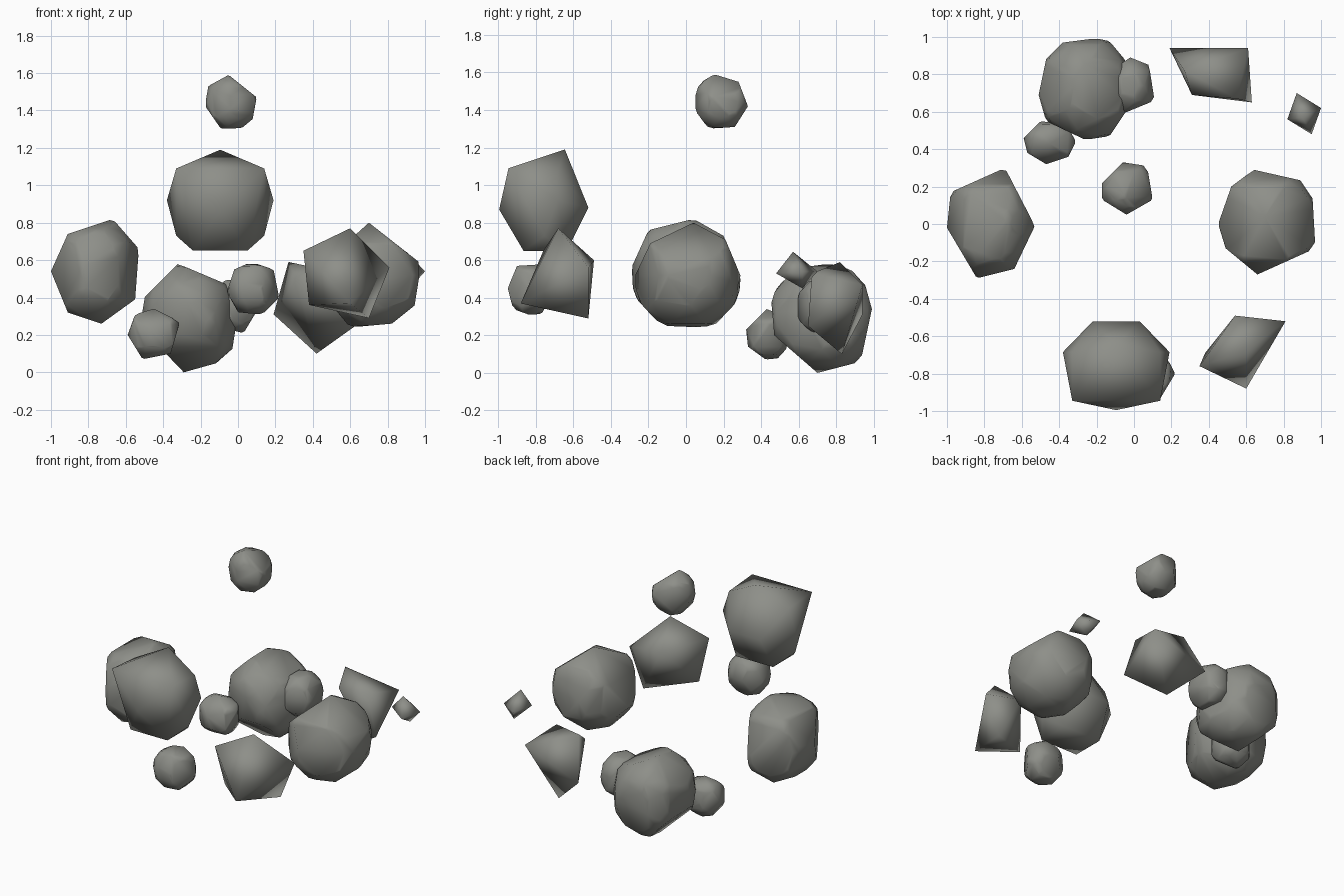
import bpy, bmesh
from mathutils import Vector

if "Cube" in bpy.data.objects:
    bpy.data.objects.remove(bpy.data.objects["Cube"])

stone = bpy.data.materials.new("warm_grey_stone")
stone.diffuse_color = (0.27, 0.275, 0.25, 1)
stone.use_nodes = True
stone.node_tree.nodes["Principled BSDF"].inputs["Base Color"].default_value = stone.diffuse_color


def hull(name, points):
    """Smooth-shaded convex boulder around the given points."""
    bm = bmesh.new()
    for p in points:
        bm.verts.new(p)
    bmesh.ops.remove_doubles(bm, verts=bm.verts[:], dist=0.012)
    bmesh.ops.convex_hull(bm, input=bm.verts[:])
    loose = [v for v in bm.verts if not v.link_faces]
    bmesh.ops.delete(bm, geom=loose, context='VERTS')
    bmesh.ops.recalc_face_normals(bm, faces=bm.faces[:])
    mesh = bpy.data.meshes.new(name)
    bm.to_mesh(mesh)
    bm.free()
    mesh.materials.append(stone)
    for f in mesh.polygons:
        f.use_smooth = True
    obj = bpy.data.objects.new(name, mesh)
    bpy.context.collection.objects.link(obj)


def chiselled(name, front, top, side=()):
    """Ball cut flat along its front (x,z), top (x,y) and side (y,z) outlines."""
    xs = [p[0] for p in top]
    ys = [p[1] for p in top]
    zs = [p[1] for p in front]
    mid = Vector([(min(a) + max(a)) / 2 for a in (xs, ys, zs)])
    half = Vector([(max(a) - min(a)) / 2 * 1.08 for a in (xs, ys, zs)])
    bm = bmesh.new()
    bmesh.ops.create_icosphere(bm, subdivisions=2, radius=1)
    for v in bm.verts:
        v.co = mid + v.co * half
    for outline, (i, j) in ((front, (0, 2)), (top, (0, 1)), (side, (1, 2))):
        for k in range(len(outline)):
            a, b = outline[k - 1], outline[k]
            co = mid.copy()
            co[i], co[j] = a
            no = Vector((0, 0, 0))
            no[i], no[j] = b[1] - a[1], a[0] - b[0]
            no.normalize()
            if no.dot(co - mid) < 0:
                no = -no
            cut = bmesh.ops.bisect_plane(
                bm, geom=bm.verts[:] + bm.edges[:] + bm.faces[:], dist=1e-5,
                plane_co=co, plane_no=no, clear_outer=True)
            edges = [e for e in cut["geom_cut"]
                     if isinstance(e, bmesh.types.BMEdge) and e.is_boundary]
            if len(edges) > 2:
                bmesh.ops.edgeloop_fill(bm, edges=edges)
    pts = [v.co.copy() for v in bm.verts]
    bm.free()
    hull(name, pts)


# Large boulders
chiselled("back_boulder",
          [(-.32, .58), (-.06, .47), (0, .3), (-.04, .07), (-.29, 0), (-.51, .23), (-.51, .39)],
          [(-.38, .97), (-.15, 1), (-.05, .88), (-.01, .65), (-.13, .47), (-.26, .45),
           (-.47, .55), (-.51, .69), (-.47, .88)],
          [(.83, .59), (.94, .52), (.99, .34), (.93, .06), (.7, 0), (.47, .2), (.45, .43), (.6, .56)])
chiselled("left_boulder",
          [(-.67, .82), (-.53, .66), (-.55, .39), (-.73, .26), (-.91, .32), (-1, .54), (-.91, .74)],
          [(-.69, .3), (-.53, -.01), (-.64, -.24), (-.84, -.29), (-1, -.02), (-.98, .17)],
          [(-.3, .54), (-.2, .76), (.04, .82), (.2, .73), (.29, .5), (.28, .36),
           (.14, .25), (-.1, .26), (-.26, .33)])
chiselled("right_boulder",
          [(.7, .8), (.98, .58), (.93, .27), (.6, .24), (.45, .42), (.5, .62)],
          [(.64, .29), (.95, .22), (.97, -.13), (.66, -.27), (.49, -.13), (.45, 0), (.52, .2)],
          [(.04, .8), (.21, .71), (.29, .52), (.28, .36), (.14, .24), (-.1, .25),
           (-.26, .33), (-.28, .5), (-.19, .69)])

# Front boulder: mirrored about its own centre line
half_shape = [(0, .11, .27), (.235, -.19, .17), (0, -.24, -.05), (.145, -.11, -.27),
              (.145, .12, -.27), (.235, 0, -.19), (.125, .235, -.04), (.285, .07, 0),
              (.235, .07, .15)]
hull("front_boulder", [(-.095 + s * x, -.755 + y, .92 + z)
                       for x, y, z in half_shape for s in (1, -1)])

# Small rocks
chiselled("low_left_rock",
          [(-.45, .34), (-.31, .27), (-.36, .1), (-.51, .07), (-.59, .2), (-.55, .31)],
          [(-.5, .55), (-.36, .53), (-.31, .44), (-.35, .36), (-.47, .32), (-.57, .38), (-.59, .46)],
          [(.43, .34), (.53, .3), (.55, .2), (.52, .07), (.44, .06), (.33, .14), (.32, .23)])
chiselled("back_rock",
          [(-.1, .49), (.05, .5), (.12, .36), (.03, .21), (-.1, .24), (-.15, .36)],
          [(-.02, .89), (.08, .85), (.11, .66), (-.06, .59), (-.14, .7), (-.11, .83)])
chiselled("front_rock",
          [(.07, .59), (.19, .55), (.22, .4), (.13, .31), (0, .32), (-.06, .43), (-.02, .55)],
          [(.22, -.8), (.13, -.95), (-.04, -.93), (-.06, -.78), (.05, -.7), (.17, -.7)],
          [(-.9, .57), (-.74, .58), (-.7, .45), (-.78, .29), (-.92, .34), (-.95, .45)])
chiselled("top_rock",
          [(-.05, 1.59), (.1, 1.47), (.07, 1.31), (-.09, 1.3), (-.18, 1.43), (-.16, 1.53)],
          [(-.06, .33), (.07, .31), (.1, .13), (-.04, .05), (-.17, .13), (-.17, .22)],
          [(.15, 1.59), (.28, 1.55), (.33, 1.42), (.26, 1.31), (.12, 1.3), (.04, 1.41), (.05, 1.53)])

# Sharp shards
hull("front_shard", [(.6, -.68, .77), (.6, -.88, .37), (.81, -.52, .56), (.54, -.49, .6),
                     (.35, -.76, .65), (.38, -.69, .36), (.7, -.52, .29)])
hull("back_shard", [(.19, .94, .31), (.27, .82, .59), (.42, .83, .1), (.63, .65, .25),
                    (.61, .94, .47), (.55, .67, .53), (.31, .69, .5)])
hull("pebble", [(.87, .7, .54), (1, .62, .54), (.95, .48, .53), (.82, .56, .55),
                (.9, .57, .645), (.92, .62, .45)])
